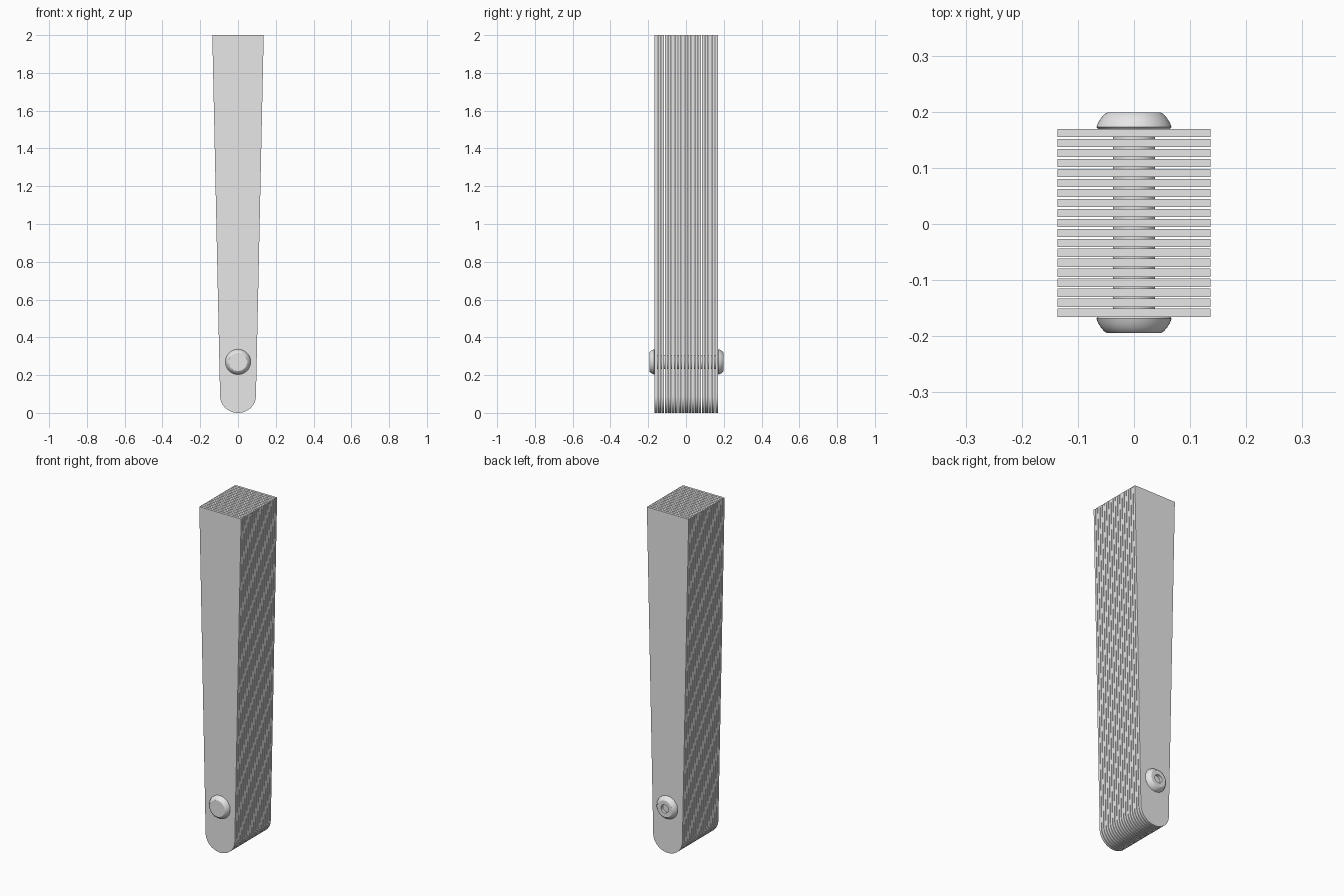
import bpy, bmesh, math
from mathutils import Matrix, Vector

cube = bpy.data.objects.get("Cube")
if cube:
    bpy.data.objects.remove(cube)

steel = bpy.data.materials.new("grey steel")
steel.use_nodes = True
GREY = (0.8, 0.8, 0.8, 1)
steel.diffuse_color = GREY
steel.node_tree.nodes["Principled BSDF"].inputs["Base Color"].default_value = GREY

BLADES, PITCH, THICK = 19, 0.0178, 0.0146
MID_Y, PIVOT_Z = 0.002, 0.27
HALF_STACK = (BLADES - 1) / 2 * PITCH + THICK / 2


def finish(bm, name, y):
    bmesh.ops.recalc_face_normals(bm, faces=bm.faces)
    mesh = bpy.data.meshes.new(name)
    bm.to_mesh(mesh)
    bm.free()
    mesh.materials.append(steel)
    obj = bpy.data.objects.new(name, mesh)
    bpy.context.collection.objects.link(obj)
    obj.location.y = y
    bpy.ops.object.select_all(action='DESELECT')
    obj.select_set(True)
    bpy.context.view_layer.objects.active = obj
    bpy.ops.object.shade_smooth_by_angle(angle=math.radians(30))
    return obj


# Tapered blade with a rounded foot
def blade():
    bm = bmesh.new()
    outline = [(0.136, 2.0), (-0.136, 2.0)]
    for i in range(33):
        a = math.pi * (1 + i / 32)
        outline.append((0.095 * math.cos(a), 0.09 + 0.09 * math.sin(a)))
    face = bm.faces.new([bm.verts.new((x, -THICK / 2, z)) for x, z in outline])
    new = bmesh.ops.extrude_face_region(bm, geom=[face])["geom"]
    bmesh.ops.translate(bm, vec=(0, THICK, 0),
                        verts=[v for v in new if isinstance(v, bmesh.types.BMVert)])
    return finish(bm, "blade_1", MID_Y - HALF_STACK + THICK / 2)


# Turned part: (radius, distance along y) profile spun about the pivot
def lathe(name, profile, y, side=1):
    bm = bmesh.new()
    verts = [bm.verts.new((r, d * side, PIVOT_Z)) for r, d in profile]
    edges = [bm.edges.new(pair) for pair in zip(verts, verts[1:])]
    bmesh.ops.spin(bm, geom=verts + edges, cent=Vector((0, 0, PIVOT_Z)),
                   axis=(0, 1, 0), angle=math.tau, steps=48)
    bmesh.ops.remove_doubles(bm, verts=bm.verts, dist=0.00005)
    return finish(bm, name, y)


# Stack of separate blades
first = blade()
for i in range(1, BLADES):
    copy = first.copy()
    copy.name = f"blade_{i + 1}"
    copy.location.y += i * PITCH
    bpy.context.collection.objects.link(copy)

# Pivot pin seen between the blades
lathe("pivot_pin", [(0, -HALF_STACK), (0.0375, -HALF_STACK),
                    (0.0375, HALF_STACK), (0, HALF_STACK)], MID_Y)

# Domed heads: plain in front, socketed at the back
dome = [(0, 0), (0.064, 0), (0.067, 0.003), (0.064, 0.011),
        (0.059, 0.019), (0.053, 0.026), (0.048, 0.029)]
lathe("front_rivet_head", dome + [(0, 0.029)], MID_Y - HALF_STACK, -1)
lathe("back_screw_head", dome + [(0.024, 0.029), (0.024, 0.012), (0, 0.012)],
      MID_Y + HALF_STACK)
